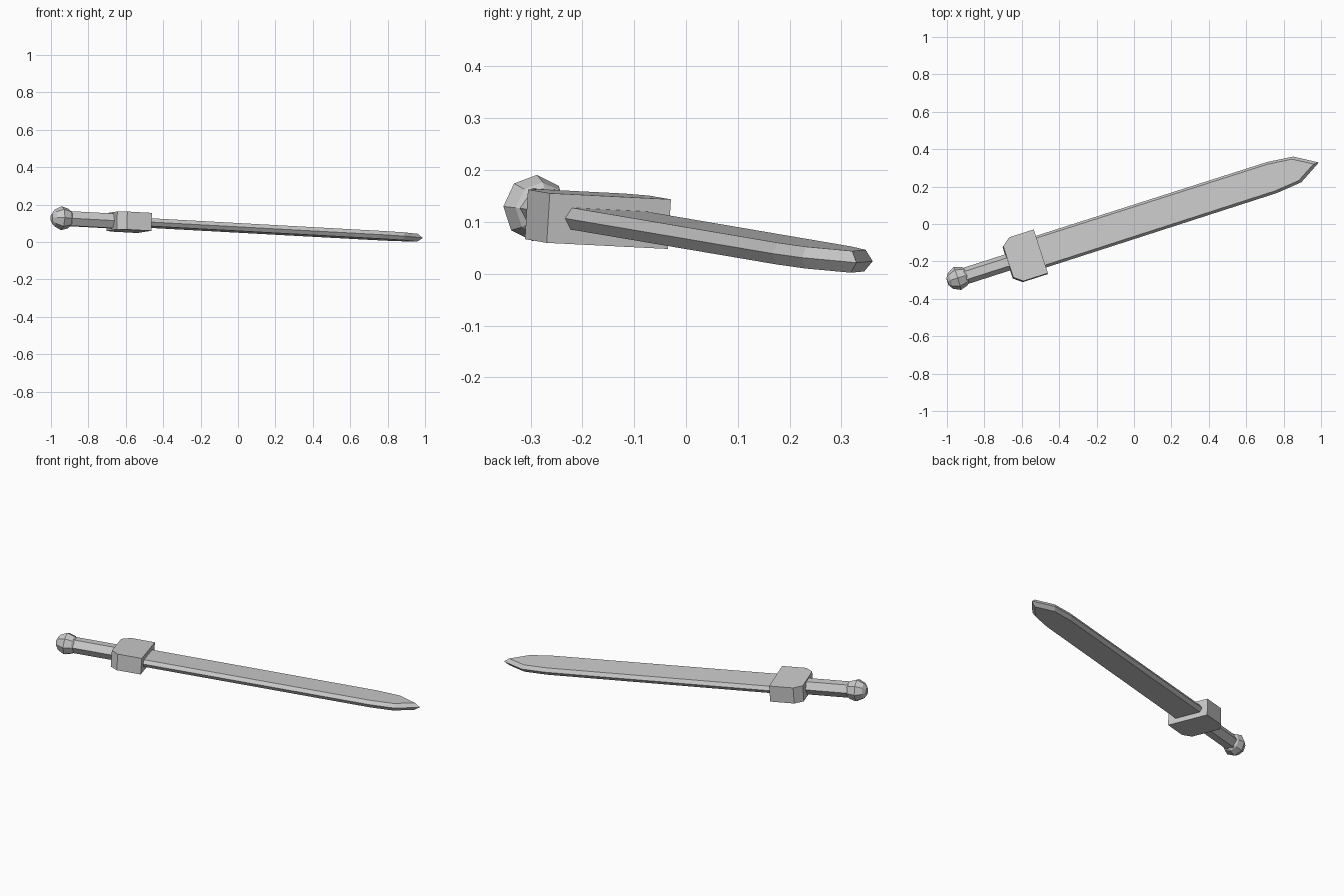
import bpy, bmesh, math
from mathutils import Matrix, Vector

if "Cube" in bpy.data.objects:
    bpy.data.objects.remove(bpy.data.objects["Cube"])

# Sword frame: local x runs pommel -> tip, y across the blade, z through its thickness
ang = math.radians(17.8)
ax = Vector((math.cos(ang), math.sin(ang), -0.052)).normalized()
az = ax.cross(Vector((-math.sin(ang), math.cos(ang), -0.048))).normalized()
ay = az.cross(ax)
FRAME = Matrix((ax, ay, az)).transposed().to_4x4()
FRAME.translation = Vector((-0.0034, 0.0105, 0.0755))


def skin(name, rings):
    """Join equal-length rings of points with quads and cap both ends."""
    bm = bmesh.new()
    loops = [[bm.verts.new(p) for p in ring] for ring in rings]
    n = len(loops[0])
    for a, b in zip(loops, loops[1:]):
        for i in range(n):
            j = (i + 1) % n
            bm.faces.new((a[i], a[j], b[j], b[i]))
    bm.faces.new(loops[0][::-1])
    bm.faces.new(loops[-1])
    bmesh.ops.recalc_face_normals(bm, faces=bm.faces)
    bm.transform(FRAME)
    mesh = bpy.data.meshes.new(name)
    bm.to_mesh(mesh)
    bm.free()
    ob = bpy.data.objects.new(name, mesh)
    bpy.context.collection.objects.link(ob)
    return ob


def outline(half, z):
    """Mirror a half profile across the sword's axis."""
    left = [(x, y, z) for x, y in half]
    right = [(x, -y, z) for x, y in reversed(half) if y > 0]
    return left + right


def turned(name, profile, sides):
    """Surface of revolution about the sword's axis."""
    step = 2 * math.pi / sides
    return skin(name, [[(x, r * math.cos(i * step), r * math.sin(i * step))
                        for i in range(sides)] for x, r in profile])


# Blade: two flat faces with a bevelled edge between them
edge = [(-0.54, 0.089), (0.78, 0.087), (0.922, 0.072), (1.043, 0)]
flat = [(-0.54, 0.076), (0.775, 0.074), (0.91, 0.060), (1.012, 0)]
skin("blade", [outline(flat, -0.021), outline(edge, 0), outline(flat, 0.021)])

# Guard: thick block with its rear corners cut
guard = [(-0.522, 0.123), (-0.66, 0.123), (-0.705, 0.088)]
skin("guard", [outline(guard, -0.049), outline(guard, 0.047)])

# Grip and pommel
turned("grip", [(-0.96, 0.045), (-0.69, 0.045)], 6)
turned("pommel", [(-1.045, 0.02), (-1.028, 0.045), (-0.99, 0.064),
                  (-0.95, 0.052), (-0.934, 0.036)], 8)
